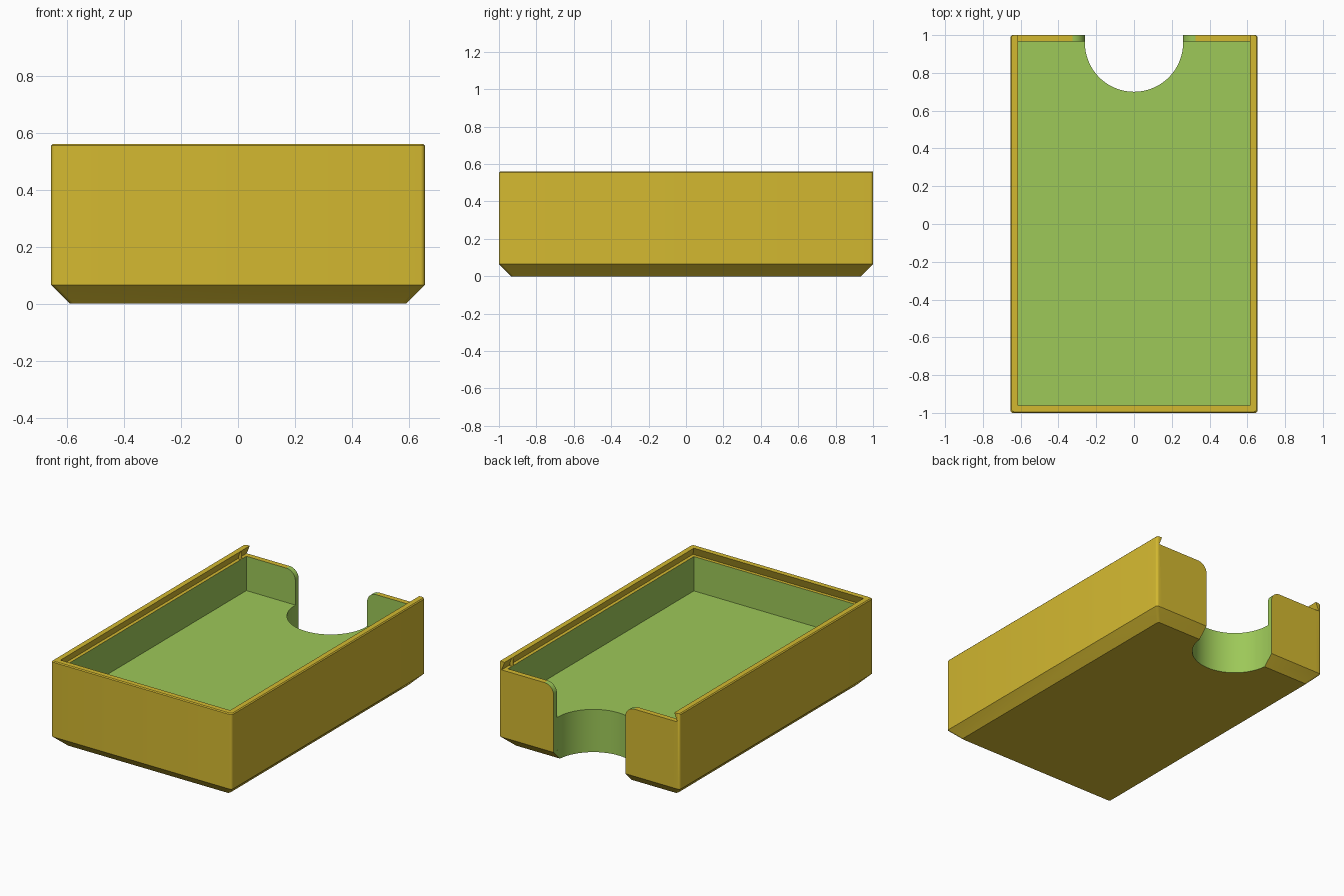
import bpy, bmesh, math

if "Cube" in bpy.data.objects:
    bpy.data.objects.remove(bpy.data.objects["Cube"], do_unlink=True)


def make_material(name, rgb):
    mat = bpy.data.materials.new(name)
    mat.use_nodes = True
    mat.diffuse_color = (*rgb, 1)
    mat.node_tree.nodes["Principled BSDF"].inputs["Base Color"].default_value = (*rgb, 1)
    return mat


MATERIALS = [make_material("mustard yellow", (0.658, 0.485, 0.03)),
             make_material("leaf green", (0.337, 0.578, 0.098))]

HX, HY, TOP = 0.655, 1.0, 0.56
CHAMFER, CORNER, WALL = 0.065, 0.015, 0.04
FLOOR, LEDGE = 0.28, 0.505
IN_X, IN_FRONT, IN_BACK = HX - WALL, WALL - HY, 0.965
NOTCH_R, NOTCH_Y, LIP_R = 0.26, 0.96, 0.065


def loft(name, rings, is_green):
    """Capped solid through matching rings, coloured by a rule on each face."""
    bm = bmesh.new()
    rings = [[bm.verts.new(p) for p in ring] for ring in rings]
    n = len(rings[0])
    for a, b in zip(rings, rings[1:]):
        for i in range(n):
            j = (i + 1) % n
            bm.faces.new((a[i], a[j], b[j], b[i]))
    bm.faces.new(rings[0][::-1])
    bm.faces.new(rings[-1])
    bmesh.ops.remove_doubles(bm, verts=bm.verts[:], dist=0.0001)
    bmesh.ops.recalc_face_normals(bm, faces=bm.faces[:])
    bm.normal_update()
    for f in bm.faces:
        f.smooth = True
        f.material_index = int(is_green(f.normal, f.calc_center_median()))
    for e in bm.edges:
        e.smooth = e.calc_face_angle(math.pi) < math.radians(32)
    mesh = bpy.data.meshes.new(name)
    for mat in MATERIALS:
        mesh.materials.append(mat)
    bm.to_mesh(mesh)
    bm.free()
    obj = bpy.data.objects.new(name, mesh)
    bpy.context.collection.objects.link(obj)


def arc(cx, cy, r, start, end, steps):
    angles = [math.radians(start + (end - start) * i / steps) for i in range(steps + 1)]
    return [(cx + r * math.cos(a), cy + r * math.sin(a)) for a in angles]


def rounded_path(hx, front, back, r):
    """Path from the back right corner round the front to the back left corner."""
    corners = [(-hx + r, back - r, 90), (-hx + r, front + r, 180),
               (hx - r, front + r, 270), (hx - r, back - r, 0)]
    return [p for x, y, a in corners for p in arc(x, y, r, a, a + 90, 5)]


def notched_outline(hx, front, back, r, z):
    """The same path closed by the thumb notch in the back edge."""
    notch = arc(0, NOTCH_Y, NOTCH_R, -7, -173, 48)
    path = rounded_path(hx, front, back, r)
    path += [(NOTCH_R, back)] + notch + [(-NOTCH_R, back)]
    return [(x, y, z) for x, y in path]


# Chamfered base, green only inside the notch
loft("base",
     [notched_outline(HX - CHAMFER, CHAMFER - HY, HY - CHAMFER, CORNER, 0),
      notched_outline(HX, -HY, HY, CORNER, CHAMFER)],
     lambda n, c: abs(n.z) < 0.1)

# Thick tray floor
loft("tray_floor",
     [notched_outline(IN_X, IN_FRONT, IN_BACK, 0, z) for z in (CHAMFER, FLOOR)],
     lambda n, c: True)

# Side and front walls with a dovetail lid channel: inset, height, corner radius
section = [(0, CHAMFER, CORNER), (0, TOP - 0.006, CORNER), (0.006, TOP, CORNER),
           (WALL, TOP, 0), (0.018, LEDGE, 0), (WALL, LEDGE, 0), (WALL, CHAMFER, 0)]
paths = [[(x, y, z) for x, y in rounded_path(HX - d, d - HY, HY, r)]
         for d, z, r in section]
loft("side_and_front_walls", list(zip(*paths)),
     lambda n, c: abs(c.x) < IN_X + 0.001 and c.y > IN_FRONT - 0.001 and c.z < 0.4)

for side, label in ((1, "left"), (-1, "right")):
    # Back wall panel with a rounded upper lip beside the notch
    profile = [(IN_X, CHAMFER), (IN_X, LEDGE)]
    profile += arc(NOTCH_R + LIP_R, LEDGE - LIP_R, LIP_R, 90, 180, 10)
    profile.append((NOTCH_R, CHAMFER))
    loft(label + "_back_wall",
         [[(side * x, y, z) for x, z in profile] for y in (IN_BACK, HY)],
         lambda n, c: n.y < -0.9 or n.x * side < -0.05)

    # Small detent bump near the open end of the lid channel
    ring = arc(side * 0.624, 0.915, 0.011, 0, 330, 11)
    loft(label + "_lid_detent",
         [[(x, y, z) for x, y in ring] for z in (LEDGE, TOP)],
         lambda n, c: False)
